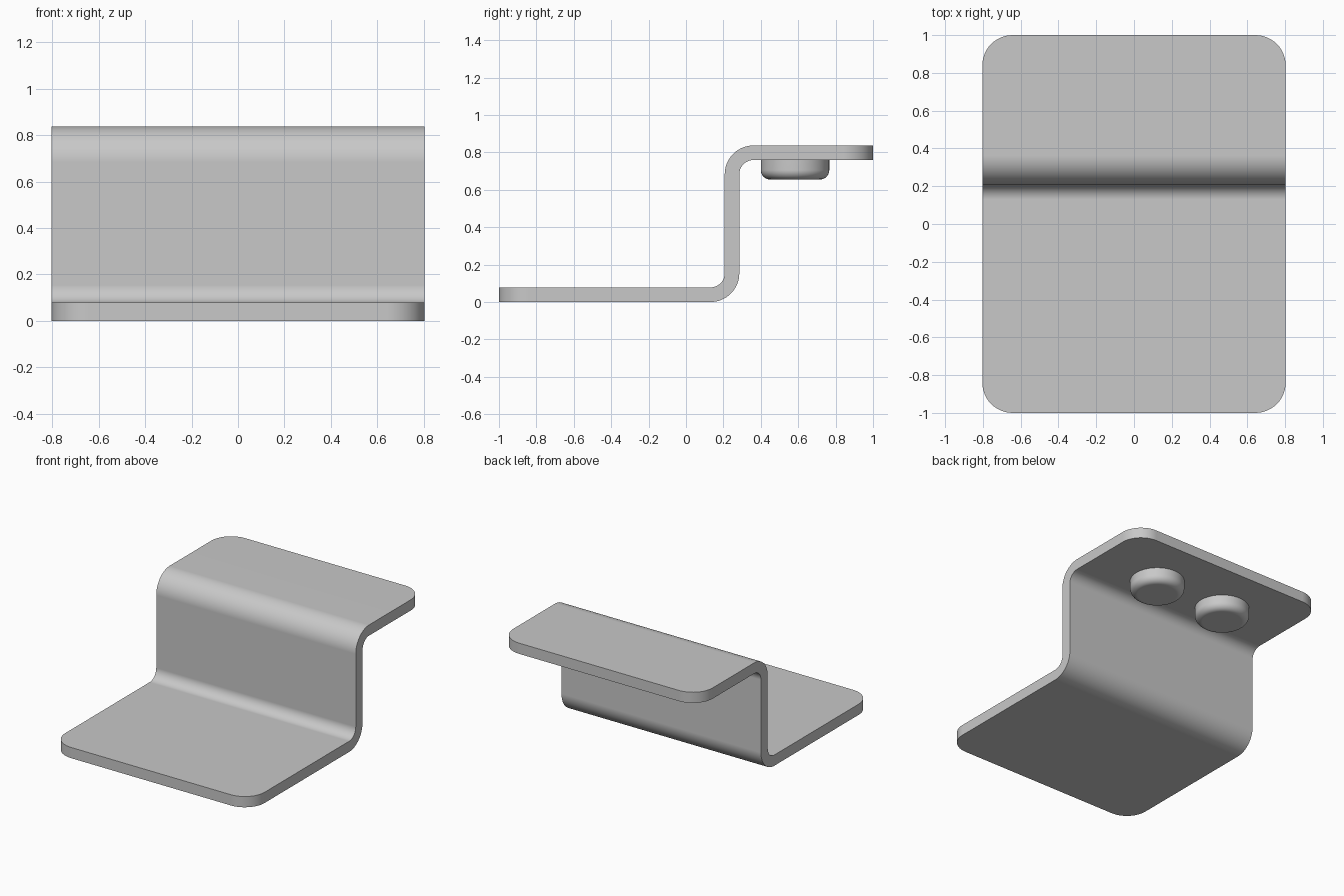
import bpy, bmesh
from math import sin, cos, radians, pi
from mathutils import Matrix, Vector

cube = bpy.data.objects.get("Cube")
if cube:
    bpy.data.objects.remove(cube, do_unlink=True)

HALF_W, HEIGHT, THICK = 0.803, 0.837, 0.078
OUTER = 0.154
INNER = OUTER - THICK
WALL_FRONT = 0.207
CORNER = 0.16

steel = bpy.data.materials.new("plain grey")
steel.use_nodes = True
GREY = (0.58, 0.58, 0.58, 1)
steel.diffuse_color = GREY
steel.node_tree.nodes["Principled BSDF"].inputs["Base Color"].default_value = GREY


def finish(bm, name):
    """Turn a bmesh into a smooth object with crisp edges and flat planes."""
    bmesh.ops.recalc_face_normals(bm, faces=bm.faces)
    mesh = bpy.data.meshes.new(name)
    bm.to_mesh(mesh)
    bm.free()
    obj = bpy.data.objects.new(name, mesh)
    bpy.context.collection.objects.link(obj)
    mesh.materials.append(steel)
    bpy.ops.object.select_all(action='DESELECT')
    obj.select_set(True)
    bpy.context.view_layer.objects.active = obj
    bpy.ops.object.shade_smooth_by_angle(angle=radians(35))
    weighted = obj.modifiers.new("flat planes", 'WEIGHTED_NORMAL')
    weighted.keep_sharp = True
    return obj


def arc(centre, radius, start, end, steps=16):
    angles = [radians(start + (end - start) * i / steps) for i in range(steps + 1)]
    return [(centre[0] + radius * cos(a), centre[1] + radius * sin(a)) for a in angles]


# Bent sheet: stepped side profile swept across the width
low = (WALL_FRONT + THICK - OUTER, OUTER)
high = (WALL_FRONT + OUTER, HEIGHT - OUTER)
outline = ([(-1, 0)] + arc(low, OUTER, -90, 0) + arc(high, INNER, 180, 90)
           + [(1, HEIGHT - THICK), (1, HEIGHT)]
           + arc(high, OUTER, 90, 180) + arc(low, INNER, 0, -90) + [(-1, THICK)])
bm = bmesh.new()
side = bm.faces.new([bm.verts.new((-HALF_W, y, z)) for y, z in outline])
swept = bmesh.ops.extrude_face_region(bm, geom=[side])
bmesh.ops.translate(bm, vec=(2 * HALF_W, 0, 0),
                    verts=[v for v in swept["geom"] if isinstance(v, bmesh.types.BMVert)])

# Rounded plan corners at the free ends of both flanges
corners = [e for e in bm.edges if all(abs(v.co.y) > 0.99 for v in e.verts)
           and abs(e.verts[0].co.x - e.verts[1].co.x) < 0.01]
bmesh.ops.bevel(bm, geom=corners, offset=CORNER, segments=12, profile=0.5, affect='EDGES')
finish(bm, "bent_plate")

# Two round feet under the upper flange, with rounded lower rims
FOOT_TOP, FOOT_BOTTOM, FOOT_R = HEIGHT - THICK, 0.655, 0.183
for name, x in (("left_foot", 0.285), ("right_foot", -0.285)):
    bm = bmesh.new()
    depth = FOOT_TOP - FOOT_BOTTOM
    centre = Vector((x, 0.583, FOOT_BOTTOM + depth / 2))
    bmesh.ops.create_cone(bm, cap_ends=True, segments=64, radius1=FOOT_R, radius2=FOOT_R,
                          depth=depth, matrix=Matrix.Translation(centre))
    rim = [e for e in bm.edges if all(v.co.z < centre.z for v in e.verts)]
    bmesh.ops.bevel(bm, geom=rim, offset=0.05, segments=8, profile=0.5, affect='EDGES')
    finish(bm, name)
